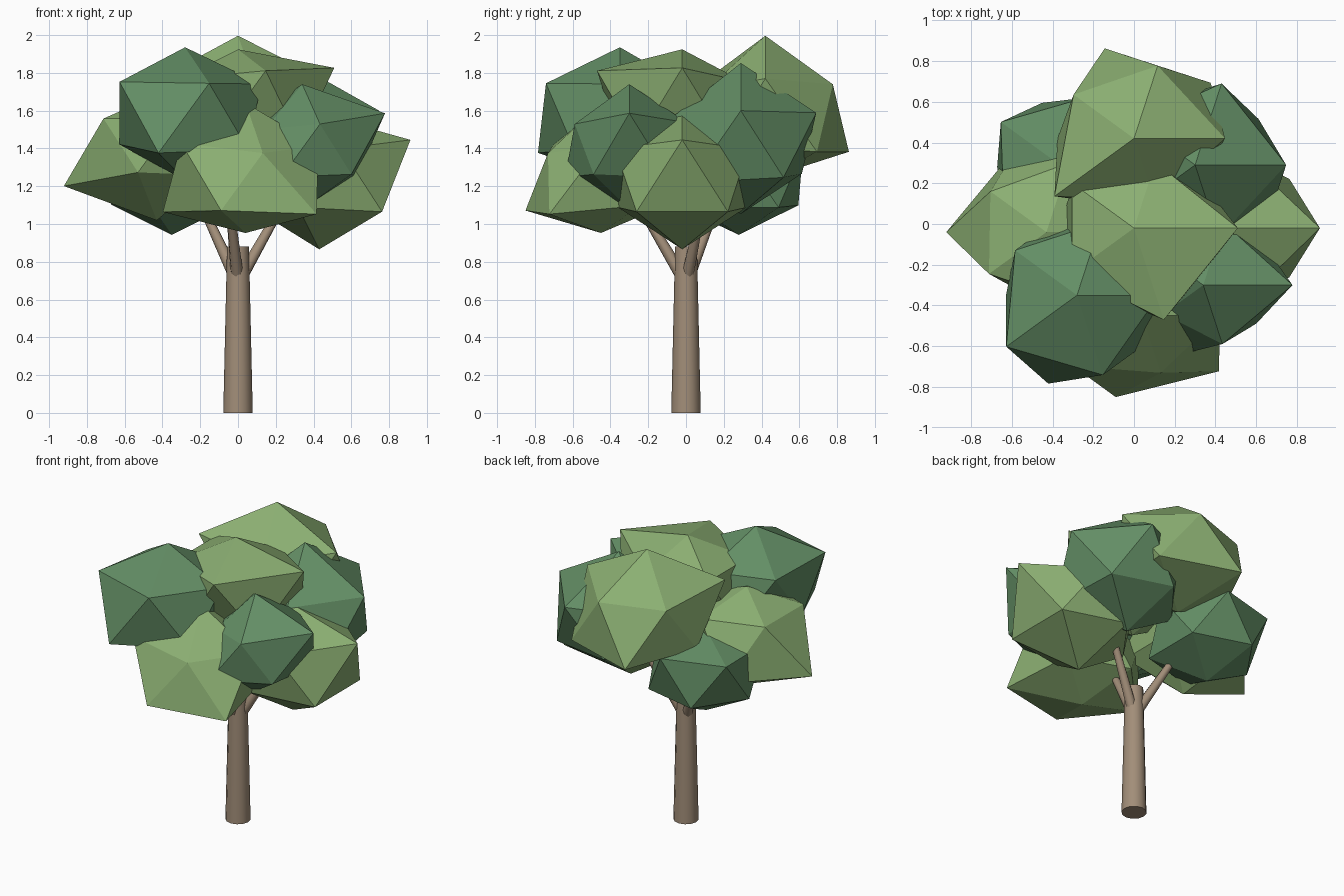
import bpy, bmesh
from math import sin, cos, radians
from mathutils import Vector

cube = bpy.data.objects.get("Cube")
if cube:
    bpy.data.objects.remove(cube, do_unlink=True)


def make_material(name, colour):
    material = bpy.data.materials.new(name)
    material.use_nodes = True
    material.diffuse_color = (*colour, 1)
    shader = next(n for n in material.node_tree.nodes if n.type == "BSDF_PRINCIPLED")
    shader.inputs["Base Color"].default_value = (*colour, 1)
    return material


bark = make_material("bark brown", (.36, .27, .19))
light_green = make_material("light leaf green", (.26, .43, .17))
dark_green = make_material("dark leaf green", (.125, .27, .13))


def finish(name, bm, material):
    bmesh.ops.recalc_face_normals(bm, faces=bm.faces)
    mesh = bpy.data.meshes.new(name)
    bm.to_mesh(mesh)
    bm.free()
    mesh.materials.append(material)
    part = bpy.data.objects.new(name, mesh)
    bpy.context.scene.collection.objects.link(part)
    return part


def tapered_limb(name, start, end, start_radius, end_radius, sides):
    """Closed cone section running from start to end, smooth around its sides."""
    start, end = Vector(start), Vector(end)
    axis = end - start
    bm = bmesh.new()
    bmesh.ops.create_cone(bm, cap_ends=True, segments=sides, radius1=start_radius,
                          radius2=end_radius, depth=axis.length)
    turn = axis.to_track_quat("Z", "Y")
    for vert in bm.verts:
        vert.co = turn @ vert.co + (start + end) / 2
    for face in bm.faces:
        face.smooth = len(face.verts) == 4
    for edge in bm.edges:
        edge.smooth = all(len(face.verts) == 4 for face in edge.link_faces)
    finish(name, bm, bark)


# Directions of a twenty-sided clump: bottom, lower ring, upper ring, top
ring_z = 5 ** -.5


def ring(first, height):
    flat = 2 * ring_z
    angles = [radians(first + 72 * i) for i in range(5)]
    return [Vector((flat * cos(a), flat * sin(a), height)) for a in angles]


directions = [Vector((0, 0, -1)), *ring(36, -ring_z), *ring(0, ring_z), Vector((0, 0, 1))]
squash = Vector((1, 1, .85))


def leaf_clump(name, material, centre, reach):
    """Slightly flattened icosahedron with its own reach along each direction."""
    bm = bmesh.new()
    verts = [bm.verts.new(d) for d in directions]
    bmesh.ops.convex_hull(bm, input=verts)
    bm.normal_update()
    for vert, direction, length in zip(verts, directions, reach):
        vert.co = Vector(centre) + direction * length * squash
    finish(name, bm, material)


# Trunk and three spreading branches
tapered_limb("trunk", (0, 0, 0), (0, 0, .88), .078, .058, 12)
for side, angle in (("left", 20), ("back_right", 140), ("front", 260)):
    c, s = cos(radians(angle)), sin(radians(angle))
    tapered_limb("branch_" + side, (.02 * c, .02 * s, .72), (.25 * c, .25 * s, 1.1),
                 .034, .022, 8)

# Light foliage
leaf_clump("crown_middle", light_green, (0, -.02, 1.61),
           (.4, .45, .4, .4, .4, .45, .57, .38, .42, .42, .53, .37))
leaf_clump("crown_back", light_green, (0, .42, 1.58),
           (.4, .52, .52, .42, .38, .42, .5, .42, .41, .54, .36, .49))
leaf_clump("clump_front", light_green, (.04, -.45, 1.25),
           (.35, .4, .4, .49, .47, .52, .43, .4, .4, .47, .33, .46))
leaf_clump("clump_left", light_green, (.43, -.02, 1.24),
           (.44, .46, .4, .4, .4, .46, .54, .41, .4, .4, .42, .4))
leaf_clump("clump_right", light_green, (-.43, -.04, 1.41),
           (.46, .4, .5, .55, .36, .4, .4, .4, .38, .39, .4, .32))

# Dark foliage
leaf_clump("clump_front_right", dark_green, (-.28, -.35, 1.57),
           (.4, .42, .42, .39, .51, .46, .45, .42, .42, .48, .46, .43))
leaf_clump("clump_front_left", dark_green, (.34, -.3, 1.4),
           (.38, .4, .4, .38, .4, .36, .49, .36, .38, .27, .34, .4))
leaf_clump("clump_back_left", dark_green, (.3, .29, 1.41),
           (.42, .43, .38, .4, .4, .5, .5, .47, .4, .4, .42, .52))
leaf_clump("clump_back_right", dark_green, (-.35, .28, 1.24),
           (.35, .4, .37, .36, .38, .4, .4, .4, .42, .4, .4, .29))
